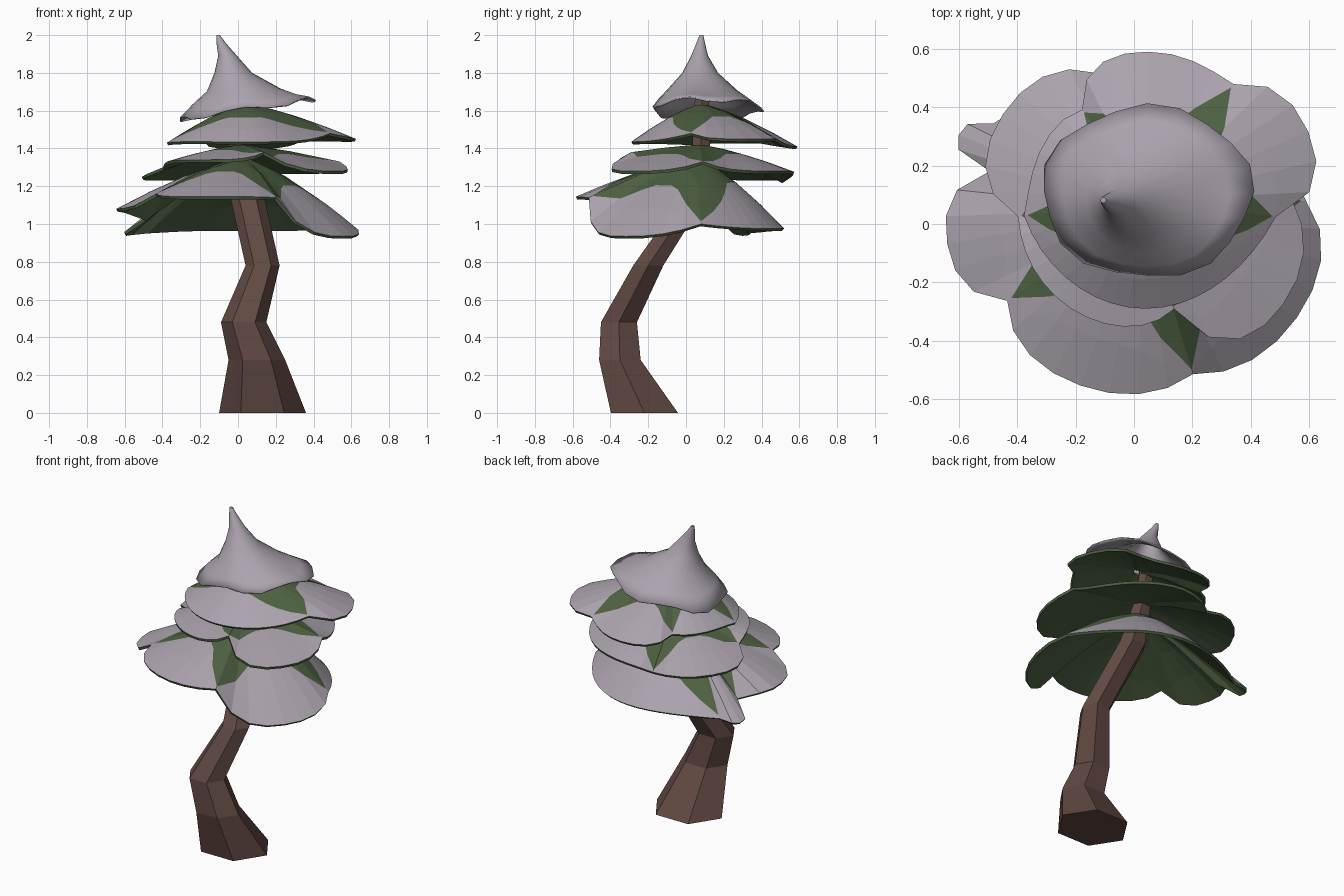
import bpy
import math
from mathutils import Vector

default_cube = bpy.data.objects.get("Cube")
if default_cube:
    bpy.data.objects.remove(default_cube, do_unlink=True)


def make_material(name, color):
    material = bpy.data.materials.new(name)
    material.use_nodes = True
    material.diffuse_color = (*color, 1)
    material.node_tree.nodes["Principled BSDF"].inputs["Base Color"].default_value = (*color, 1)
    return material


bark = make_material("bark brown", (0.12, 0.066, 0.054))
needles = make_material("needle green", (0.075, 0.12, 0.053))
snow = make_material("snow lilac grey", (0.41, 0.365, 0.42))


def make_object(name, verts, faces, materials, indices=None):
    mesh = bpy.data.meshes.new(name)
    mesh.from_pydata(verts, [], faces)
    for material in materials:
        mesh.materials.append(material)
    if indices:
        for polygon, index in zip(mesh.polygons, indices):
            polygon.material_index = index
    mesh.update()
    obj = bpy.data.objects.new(name, mesh)
    bpy.context.collection.objects.link(obj)
    return obj


def thicken(obj, thickness):
    solid = obj.modifiers.new("thickness", "SOLIDIFY")
    solid.thickness = thickness
    solid.offset = -1
    solid.material_offset = -1
    solid.material_offset_rim = -1


def loft(name, rings, sides, material, closed_base, shape=None):
    """Skin elliptical rings given as (centre x, centre y, z, radius x, radius y)."""
    verts = []
    for level, (cx, cy, z, rx, ry) in enumerate(rings):
        for k in range(sides):
            a = math.tau * k / sides
            scale, lift = shape(level, a) if shape else (1, 0)
            verts.append((cx + rx * scale * math.cos(a),
                          cy + ry * scale * math.sin(a), z + lift))
    faces = []
    for i in range(len(rings) - 1):
        for k in range(sides):
            n = (k + 1) % sides
            faces.append((i * sides + k, i * sides + n,
                          (i + 1) * sides + n, (i + 1) * sides + k))
    faces.append(tuple(range((len(rings) - 1) * sides, len(rings) * sides)))
    if closed_base:
        faces.append(tuple(reversed(range(sides))))
    return make_object(name, verts, faces, [material])


def branch_tier(name, apex, lobes):
    """One drooping skirt; each lobe: (notch angle, notch radius, notch z, mid radius, mid z)."""
    apex = Vector(apex)
    verts, faces, indices = [], [], []
    for i, (start, r0, z0, mid_r, mid_z) in enumerate(lobes):
        end, r1, z1 = lobes[(i + 1) % len(lobes)][:3]
        end += 360 if end < start else 0
        segments = max(4, 2 * round((end - start) / 18))
        for k in range(segments):
            f = k / segments
            u = abs(2 * f - 1)
            a = math.radians(start + (end - start) * f)
            blend = u ** 3
            radius = mid_r + (r0 + (r1 - r0) * f - mid_r) * blend
            rim_z = mid_z + (z0 + (z1 - z0) * f - mid_z) * blend
            # The snow edge runs out to the rim at the notches between lobes
            edge = 0.46 + 0.51 * max(0, (u - 0.35) / 0.65) ** 1.4
            for t in (0.07, edge / 2, edge, (1 + edge) / 2, 1):
                verts.append((apex.x + radius * t * math.cos(a),
                              apex.y + radius * t * math.sin(a),
                              apex.z + (rim_z - apex.z) * t ** 1.35))
    for p in range(0, len(verts), 5):
        n = (p + 5) % len(verts)
        for ring in range(4):
            faces.append((p + ring, p + ring + 1, n + ring + 1, n + ring))
            indices.append(1 if ring > 1 else 0)
    thicken(make_object(name, verts, faces, [needles, snow], indices), 0.016)


# Crooked six-sided trunk
loft("trunk", [
    (0.13, -0.22, 0, 0.23, 0.205),
    (0.1, -0.35, 0.28, 0.15, 0.127),
    (0.03, -0.355, 0.48, 0.12, 0.11),
    (0.13, -0.2, 0.78, 0.09, 0.092),
    (0.05, 0.04, 1.14, 0.09, 0.075),
    (0.01, 0.08, 1.4, 0.06, 0.055),
    (-0.03, 0.085, 1.72, 0.04, 0.04),
], 6, bark, True)

# Three tiers of snow-laden branches
branch_tier("lower_branches", (0.03, 0.05, 1.35), [
    (3, 0.56, 1.0, 0.47, 0.975),
    (150, 0.59, 0.96, 0.68, 0.95),
    (166, 0.54, 1.03, 0.68, 1.08),
    (214, 0.56, 1.16, 0.64, 1.145),
    (287, 0.59, 1.14, 0.645, 0.935),
])
branch_tier("middle_branches", (0.02, 0.07, 1.42), [
    (2, 0.52, 1.33, 0.51, 1.28),
    (108, 0.47, 1.23, 0.56, 1.245),
    (186, 0.42, 1.3, 0.43, 1.34),
    (288, 0.38, 1.38, 0.6, 1.28),
])
branch_tier("upper_branches", (0.04, 0.08, 1.635), [
    (-7, 0.45, 1.48, 0.605, 1.45),
    (53, 0.5, 1.45, 0.51, 1.41),
    (125, 0.38, 1.44, 0.4, 1.44),
    (187, 0.42, 1.43, 0.37, 1.435),
])


# Bent snow cap with a tilted, gently pleated brim
def cap_pleats(level, angle):
    weight = (1, 0.5, 0.15)[level] if level < 3 else 0
    wave = math.sin(5 * angle + 0.6)
    return 1 + 0.035 * weight * wave, weight * (0.055 * math.cos(angle) - 0.015 * wave)


cap = loft("snow_cap", [
    (0.045, 0.11, 1.61, 0.36, 0.295),
    (0.04, 0.1, 1.655, 0.285, 0.25),
    (0.03, 0.085, 1.71, 0.195, 0.185),
    (-0.025, 0.075, 1.8, 0.1, 0.095),
    (-0.055, 0.072, 1.89, 0.05, 0.045),
    (-0.09, 0.078, 1.96, 0.024, 0.022),
    (-0.105, 0.082, 2, 0.01, 0.01),
], 20, snow, False, cap_pleats)
thicken(cap, 0.008)
bpy.ops.object.select_all(action="DESELECT")
cap.select_set(True)
bpy.context.view_layer.objects.active = cap
bpy.ops.object.shade_smooth_by_angle(angle=math.radians(30))
